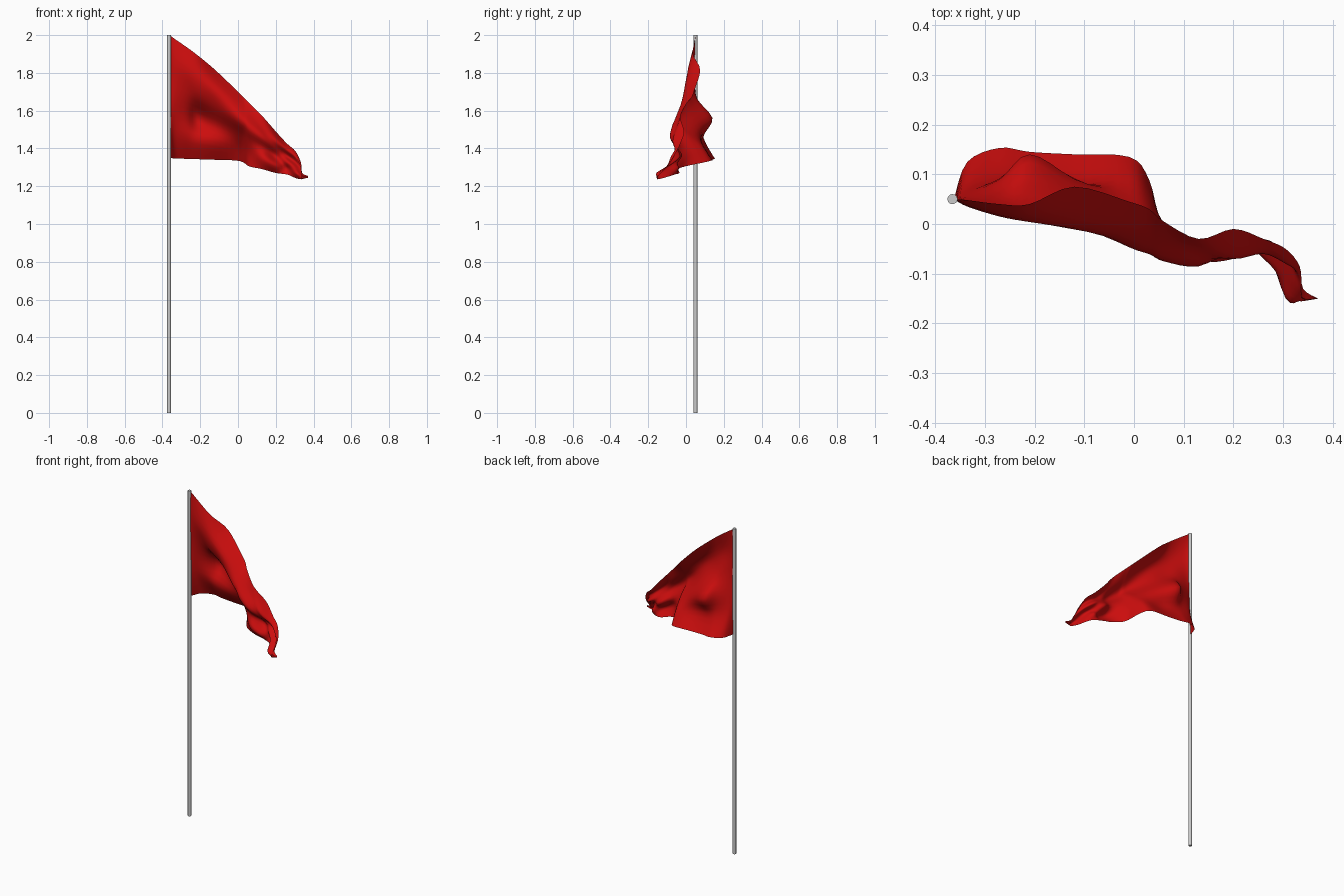
import bpy, bmesh
from mathutils import Vector


def catmull(pts, n):
    """Smooth curve through points, n steps per span."""
    p = [pts[0]] + list(pts) + [pts[-1]]
    out = []
    for i in range(1, len(p) - 2):
        a, b, c, d = p[i - 1:i + 3]
        for k in range(n):
            t = k / n
            out.append(0.5 * (2 * b + (c - a) * t + (2 * a - 5 * b + 4 * c - d) * t * t
                              + (3 * b - a - 3 * c + d) * t ** 3))
    return out + [pts[-1]]


# pole
bpy.ops.mesh.primitive_cylinder_add(vertices=24, radius=0.01, depth=2, location=(-0.365, 0.05, 1))
pole = bpy.context.object
pole.name = "pole"
bpy.ops.object.shade_smooth_by_angle()

# cloth folds: x, top z, bottom z, then y from the top edge down to the bottom edge
folds = [
    (-0.362, 2.00, 1.35, .05, .05, .05, .05, .05, .05),
    (-0.335, 1.98, 1.347, .048, .035, .045, .06, .08, .125),
    (-0.27, 1.935, 1.345, .04, .015, .045, .09, .09, .153),
    (-0.21, 1.89, 1.343, .04, .004, .035, .14, .09, .145),
    (-0.12, 1.815, 1.34, .075, -.008, .015, .09, .08, .140),
    (-0.01, 1.71, 1.336, .045, -.02, -.045, .03, .09, .135),
    (0.03, 1.67, 1.325, .03, -.03, -.06, .01, .06, .09),
    (0.06, 1.64, 1.305, .005, -.04, -.075, -.03, .0, -.005),
    (0.13, 1.57, 1.29, -.03, -.05, -.085, -.05, -.07, -.04),
    (0.20, 1.49, 1.27, -.01, -.07, -.05, -.02, -.07, -.035),
    (0.26, 1.425, 1.262, -.03, -.06, -.03, -.07, -.04, -.06),
    (0.305, 1.385, 1.243, -.05, -.08, -.06, -.11, -.15, -.12),
    (0.333, 1.325, 1.237, -.085, -.10, -.12, -.14, -.155, -.15),
    (0.34, 1.27, 1.238, -.13, -.14, -.15, -.15, -.155, -.15),
    (0.37, 1.255, 1.245, -.15, -.15, -.15, -.15, -.15, -.15),
]
columns = []
for x, top, bottom, *ys in folds:
    pts = [Vector((x, y, top + (bottom - top) * i / 5)) for i, y in enumerate(ys)]
    columns.append(catmull(pts, 4))
rows = [catmull(list(r), 4) for r in zip(*columns)]

# flag cloth
bm = bmesh.new()
grid = [[bm.verts.new(p) for p in r] for r in rows]
for a, b in zip(grid, grid[1:]):
    for i in range(len(a) - 1):
        bm.faces.new((a[i], b[i], b[i + 1], a[i + 1])).smooth = True
mesh = bpy.data.meshes.new("flag_cloth")
bm.to_mesh(mesh)
bm.free()
flag = bpy.data.objects.new("flag_cloth", mesh)
bpy.context.collection.objects.link(flag)
red = bpy.data.materials.new("red_cloth")
red.diffuse_color = (0.6, 0.004, 0.004, 1)
mesh.materials.append(red)
